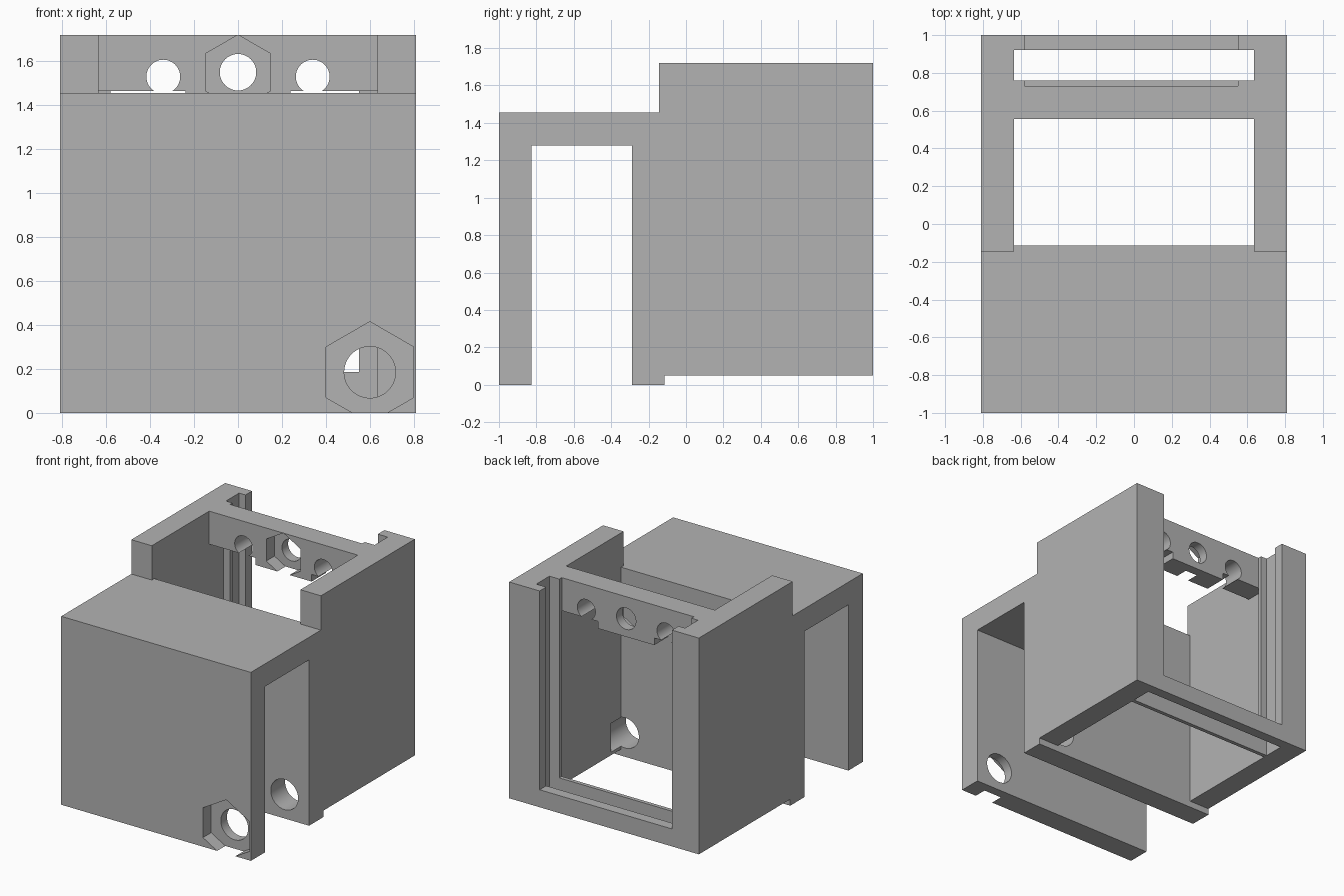
import bpy, bmesh, math

cube = bpy.data.objects.get("Cube")
if cube:
    bpy.data.objects.remove(cube, do_unlink=True)

grey = bpy.data.materials.new("plain_grey")
grey.use_nodes = True
colour = (0.45, 0.45, 0.45, 1)
grey.diffuse_color = colour
grey.node_tree.nodes["Principled BSDF"].inputs["Base Color"].default_value = colour


def prism(name, points, axis, start, end):
    """Extrude a closed outline: (y, z) along x, or (x, z) along y."""
    bm = bmesh.new()
    place = (lambda p, d: (d, *p)) if axis == "x" else (lambda p, d: (p[0], d, p[1]))
    face = bm.faces.new([bm.verts.new(place(p, start)) for p in points])
    out = bmesh.ops.extrude_face_region(bm, geom=[face])
    shift = (end - start, 0, 0) if axis == "x" else (0, end - start, 0)
    bmesh.ops.translate(bm, vec=shift, verts=[g for g in out["geom"] if isinstance(g, bmesh.types.BMVert)])
    bmesh.ops.recalc_face_normals(bm, faces=bm.faces)
    mesh = bpy.data.meshes.new(name)
    bm.to_mesh(mesh)
    bm.free()
    mesh.materials.append(grey)
    obj = bpy.data.objects.new(name, mesh)
    bpy.context.collection.objects.link(obj)
    return obj


def box(name, x0, x1, y0, y1, z0, z1):
    return prism(name, [(x0, z0), (x1, z0), (x1, z1), (x0, z1)], "y", y0, y1)


def round_cut(name, x, z, radius, sides, y0, y1):
    turn = 2 * math.pi / sides
    ring = [(x + radius * math.sin(i * turn), z + radius * math.cos(i * turn)) for i in range(sides)]
    return prism(name, ring, "y", y0, y1)


HALF, INNER = 0.81, 0.635   # outer and inner half widths
WALL, BAR = -0.115, 0.555   # back of the middle wall, front of the cross bar
LIP = 0.73                  # front of the slide channel

# Side silhouette: hanging front plate, top plate and tall rear box
housing = prism("clip_housing", [
    (-1, 0), (-0.825, 0), (-0.825, 1.28), (-0.29, 1.28), (-0.29, 0), (WALL, 0),
    (WALL, 0.05), (1, 0.05), (1, 1.72), (-0.145, 1.72), (-0.145, 1.455), (-1, 1.455),
], "x", -HALF, HALF)

cutters = [
    # Main cavity, leaving the cross bar at the top
    prism("cavity_cut", [
        (WALL, -0.5), (LIP, -0.5), (LIP, 1.41), (BAR, 1.41),
        (BAR, 2), (-0.2, 2), (-0.2, 1.455), (WALL, 1.455),
    ], "x", -INNER, INNER),
    # Slide channel and rear window
    box("channel_cut", -INNER, INNER, 0.76, 0.92, -0.5, 2),
    box("window_cut", -0.58, 0.55, LIP, 1.2, 0.185, 2),
    # Cross bar bolt hole and nut pocket
    round_cut("bar_bolt_cut", 0, 1.55, 0.083, 48, 0.4, 0.85),
    round_cut("bar_nut_cut", 0, 1.55, 0.17, 6, 0.4, BAR + 0.1),
    # Lower bolt hole through both plates, and its nut pocket
    round_cut("lower_bolt_cut", 0.6, 0.185, 0.117, 48, -1.2, 0.01),
    round_cut("lower_nut_cut", 0.6, 0.185, 0.23, 6, -1.2, -0.9),
]
# Notches under the cross bar and its side holes
for side in (-1, 1):
    a, b = sorted((side * 0.24, side * INNER))
    cutters.append(box("bar_notch_cut", a, b, BAR - 0.1, LIP, 1.3, 1.465))
    cutters.append(round_cut("bar_side_hole_cut", side * 0.34, 1.53, 0.077, 48, 0.4, 0.85))

bpy.context.view_layer.objects.active = housing
for cutter in cutters:
    mod = housing.modifiers.new(cutter.name, "BOOLEAN")
    mod.operation, mod.solver, mod.object = "DIFFERENCE", "EXACT", cutter
    bpy.ops.object.modifier_apply(modifier=mod.name)
    bpy.data.objects.remove(cutter, do_unlink=True)

# Smooth the bores, keep every other edge crisp
for obj in bpy.context.selected_objects:
    obj.select_set(False)
housing.select_set(True)
bpy.ops.object.shade_smooth_by_angle(angle=math.radians(25))
